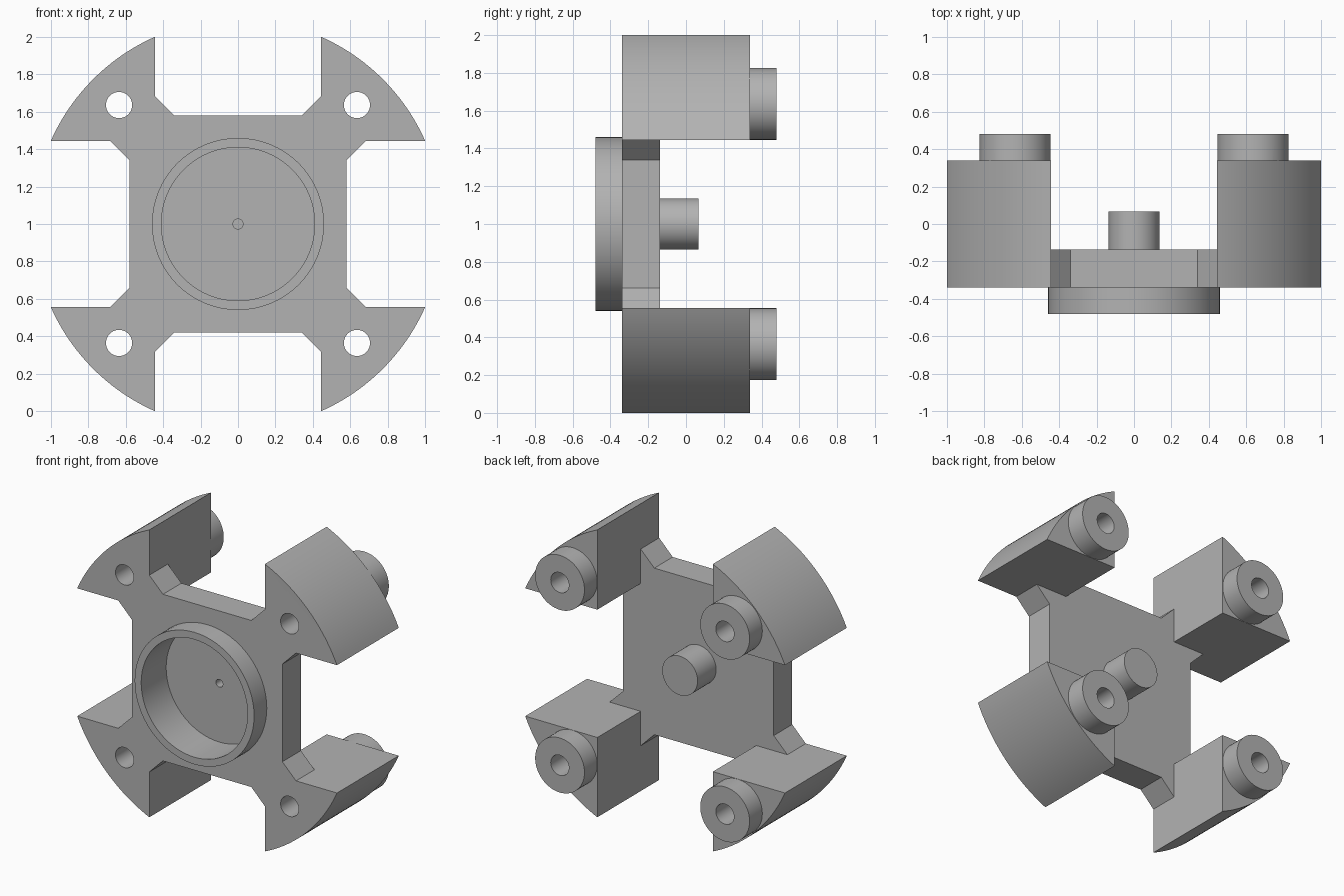
import bpy, bmesh, math
from mathutils import Vector

cube = bpy.data.objects.get("Cube")
if cube:
    bpy.data.objects.remove(cube, do_unlink=True)

grey = bpy.data.materials.new("plain_grey")
grey.use_nodes = True
tone = (0.45, 0.45, 0.45, 1)
grey.diffuse_color = tone
grey.node_tree.nodes["Principled BSDF"].inputs["Base Color"].default_value = tone

MID = 1.0                        # height of the central axis
FRONT, BACK = -0.34, 0.34        # block faces
PLATE_BACK = -0.137
INNER, RADIUS = 0.445, 1.095     # block inner sides and outer arc
HOLE = 0.636                     # screw position on each axis
CORNERS = [(1, 1), (-1, 1), (-1, -1), (1, -1)]


def prism(name, outline, y0, y1):
    """Extrude an outline of (x, z) points around the axis from y0 to y1."""
    bm = bmesh.new()
    face = bm.faces.new([bm.verts.new((x, y0, MID + z)) for x, z in outline])
    ext = bmesh.ops.extrude_face_region(bm, geom=[face])
    moved = [v for v in ext["geom"] if isinstance(v, bmesh.types.BMVert)]
    bmesh.ops.translate(bm, verts=moved, vec=Vector((0, y1 - y0, 0)))
    bmesh.ops.recalc_face_normals(bm, faces=bm.faces)
    mesh = bpy.data.meshes.new(name)
    bm.to_mesh(mesh)
    bm.free()
    mesh.materials.append(grey)
    obj = bpy.data.objects.new(name, mesh)
    bpy.context.collection.objects.link(obj)
    return obj


def disc(name, r, y0, y1, x=0, z=0, sides=64):
    steps = [math.tau * i / sides for i in range(sides)]
    return prism(name, [(x + r * math.cos(a), z + r * math.sin(a)) for a in steps], y0, y1)


def combine(target, tool, operation):
    mod = target.modifiers.new(operation, "BOOLEAN")
    mod.operation, mod.object, mod.solver = operation, tool, "EXACT"
    bpy.context.view_layer.objects.active = target
    bpy.ops.object.modifier_apply(modifier=mod.name)
    bpy.data.objects.remove(tool, do_unlink=True)


# Square plate with a diagonal arm at each corner
side, start, reach = 0.58, 0.34, 0.3
quarter = [(side, start), (side + reach, start + reach),
           (start + reach, side + reach), (start, side)]
outline = []
for k in range(4):
    c, s = [(1, 0), (0, 1), (-1, 0), (0, -1)][k]
    outline += [(x * c - z * s, x * s + z * c) for x, z in quarter]
# Arms stay inside the corner blocks
body = prism("mount_body", outline, FRONT, PLATE_BACK)

# Corner blocks with a rounded outside, each with a rear post
a0 = math.asin(INNER / RADIUS)
a1 = math.pi / 2 - a0
arc = [a0 + (a1 - a0) * i / 24 for i in range(25)]
sector = [(INNER, INNER)] + [(RADIUS * math.cos(a), RADIUS * math.sin(a)) for a in arc]
for sx, sz in CORNERS:
    block = prism("corner_block", [(x * sx, z * sz) for x, z in sector], FRONT, BACK)
    combine(body, block, "UNION")
    post = disc("rear_post", 0.19, BACK - 0.05, 0.48, HOLE * sx, HOLE * sz)
    combine(body, post, "UNION")

# Front cup and central rear stub
combine(body, disc("cup_wall", 0.46, -0.48, FRONT + 0.05), "UNION")
combine(body, disc("centre_stub", 0.136, PLATE_BACK - 0.03, 0.067), "UNION")

# Cup recess, pilot hole and screw holes
combine(body, disc("cup_recess", 0.41, -0.6, -0.205), "DIFFERENCE")
combine(body, disc("pilot_hole", 0.027, -0.3, -0.03, sides=32), "DIFFERENCE")
for sx, sz in CORNERS:
    combine(body, disc("screw_hole", 0.07, -0.6, 0.6, HOLE * sx, HOLE * sz, 48), "DIFFERENCE")

# Smooth curved walls, crisp edges
bpy.ops.object.select_all(action="DESELECT")
body.select_set(True)
bpy.context.view_layer.objects.active = body
bpy.ops.object.shade_smooth_by_angle(angle=math.radians(25))
